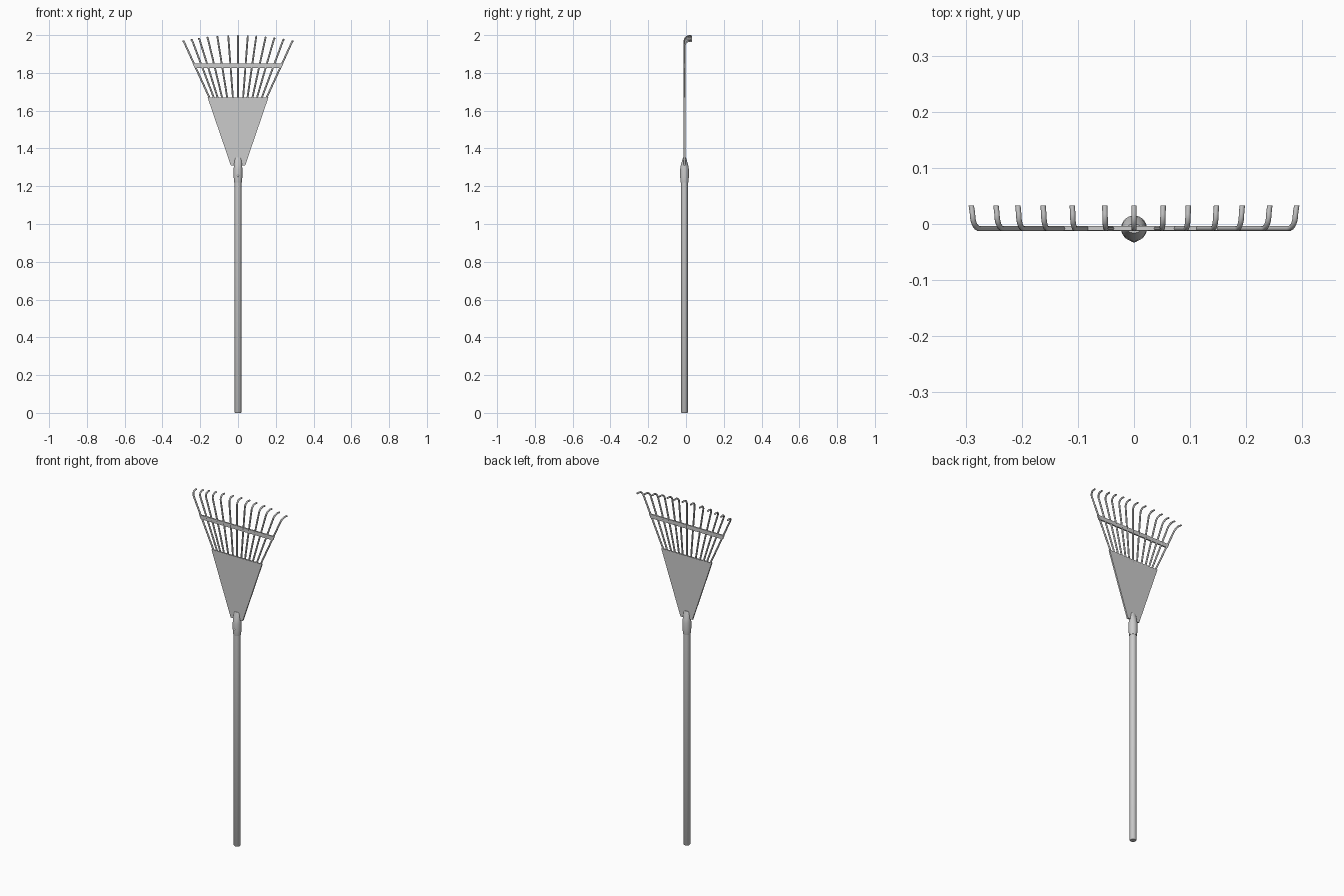
import bpy, bmesh, math
from mathutils import Vector

if "Cube" in bpy.data.objects:
    bpy.data.objects.remove(bpy.data.objects["Cube"])

YC = -0.008  # depth of the rake's main plane


def smooth(obj, angle=40):
    bpy.ops.object.select_all(action='DESELECT')
    obj.select_set(True)
    bpy.context.view_layer.objects.active = obj
    bpy.ops.object.shade_smooth_by_angle(angle=math.radians(angle))


def from_bmesh(name, bm):
    bmesh.ops.recalc_face_normals(bm, faces=bm.faces)
    mesh = bpy.data.meshes.new(name)
    bm.to_mesh(mesh)
    bm.free()
    obj = bpy.data.objects.new(name, mesh)
    bpy.context.collection.objects.link(obj)
    return obj


def skin(bm, rings):
    """Join successive rings of vertices and cap both ends."""
    n = len(rings[0])
    for a, b in zip(rings, rings[1:]):
        for i in range(n):
            j = (i + 1) % n
            bm.faces.new((a[i], a[j], b[j], b[i]))
    bm.faces.new(rings[0][::-1])
    bm.faces.new(rings[-1])


def upright_loft(name, profile, sides=32):
    """Stack of ellipses given as (z, x radius, y radius)."""
    bm = bmesh.new()
    rings = []
    for z, rx, ry in profile:
        ring = []
        for i in range(sides):
            t = 2 * math.pi * i / sides
            ring.append(bm.verts.new((rx * math.cos(t), YC + ry * math.sin(t), z)))
        rings.append(ring)
    skin(bm, rings)
    obj = from_bmesh(name, bm)
    smooth(obj)
    return obj


def flat_plate(name, outline, thickness):
    """Outline of (x, z) points thickened in y."""
    bm = bmesh.new()
    rings = [[bm.verts.new((x, YC + s * thickness / 2, z)) for x, z in outline]
             for s in (-1, 1)]
    skin(bm, rings)
    return from_bmesh(name, bm)


def tine(name, base, tip_x, top_z, radius=0.0048, sides=10):
    """Straight rod fanning outward, with a hooked end pointing back."""
    bend = 0.026
    start = Vector((base, YC, 1.655))
    lean = (tip_x - base) / (top_z - start.z)
    path = [start]
    z0 = top_z - radius - bend
    for k in range(9):
        a = math.pi / 2 * k / 8
        z = z0 + bend * math.sin(a)
        path.append(Vector((base + lean * (z - start.z),
                            YC + bend * (1 - math.cos(a)), z)))
    path.append(Vector((tip_x, 0.033, top_z - radius - 0.001)))
    bm = bmesh.new()
    rings = []
    for k, p in enumerate(path):
        d = (path[min(k + 1, len(path) - 1)] - path[max(k - 1, 0)]).normalized()
        if k == len(path) - 1:
            d = Vector((0, 1, 0))
        side = (Vector((1, 0, 0)) - d * d.x).normalized()
        up = d.cross(side)
        rings.append([bm.verts.new(p + radius * (side * math.cos(t) + up * math.sin(t)))
                      for t in (2 * math.pi * i / sides for i in range(sides))])
    skin(bm, rings)
    obj = from_bmesh(name, bm)
    smooth(obj, 50)


# Long round handle with a softened bottom end
upright_loft("handle", [(0, 0.015, 0.015), (0.004, 0.018, 0.018), (1.23, 0.018, 0.018)])

# Socket that flattens towards the head
upright_loft("socket", [
    (1.22, 0.020, 0.020), (1.226, 0.021, 0.021), (1.25, 0.023, 0.023),
    (1.29, 0.023, 0.023), (1.31, 0.022, 0.020), (1.33, 0.020, 0.014),
    (1.345, 0.018, 0.010), (1.352, 0.013, 0.008)])

# Rivet on the front of the socket
bpy.ops.mesh.primitive_uv_sphere_add(segments=12, ring_count=8, radius=0.006,
                                     location=(0, -0.029, 1.255))
rivet = bpy.context.object
rivet.name = "socket_rivet"
rivet.scale.y = 0.65
smooth(rivet, 60)

# Tapered head plate
flat_plate("head_plate", [(-0.038, 1.31), (0.038, 1.31), (0.161, 1.67), (-0.161, 1.67)], 0.009)

# Brace bar across the tines
flat_plate("brace_bar", [(-0.23, 1.827), (0.23, 1.827), (0.24, 1.85), (-0.24, 1.85)], 0.008)

# Fan of thirteen hooked tines
for i, x in enumerate((-0.29, -0.246, -0.207, -0.162, -0.11, -0.052, 0,
                       0.052, 0.097, 0.147, 0.193, 0.242, 0.29)):
    tine(f"tine_{i + 1}", x * 0.5, x, 2.0 - 0.027 * (x / 0.29) ** 2)
